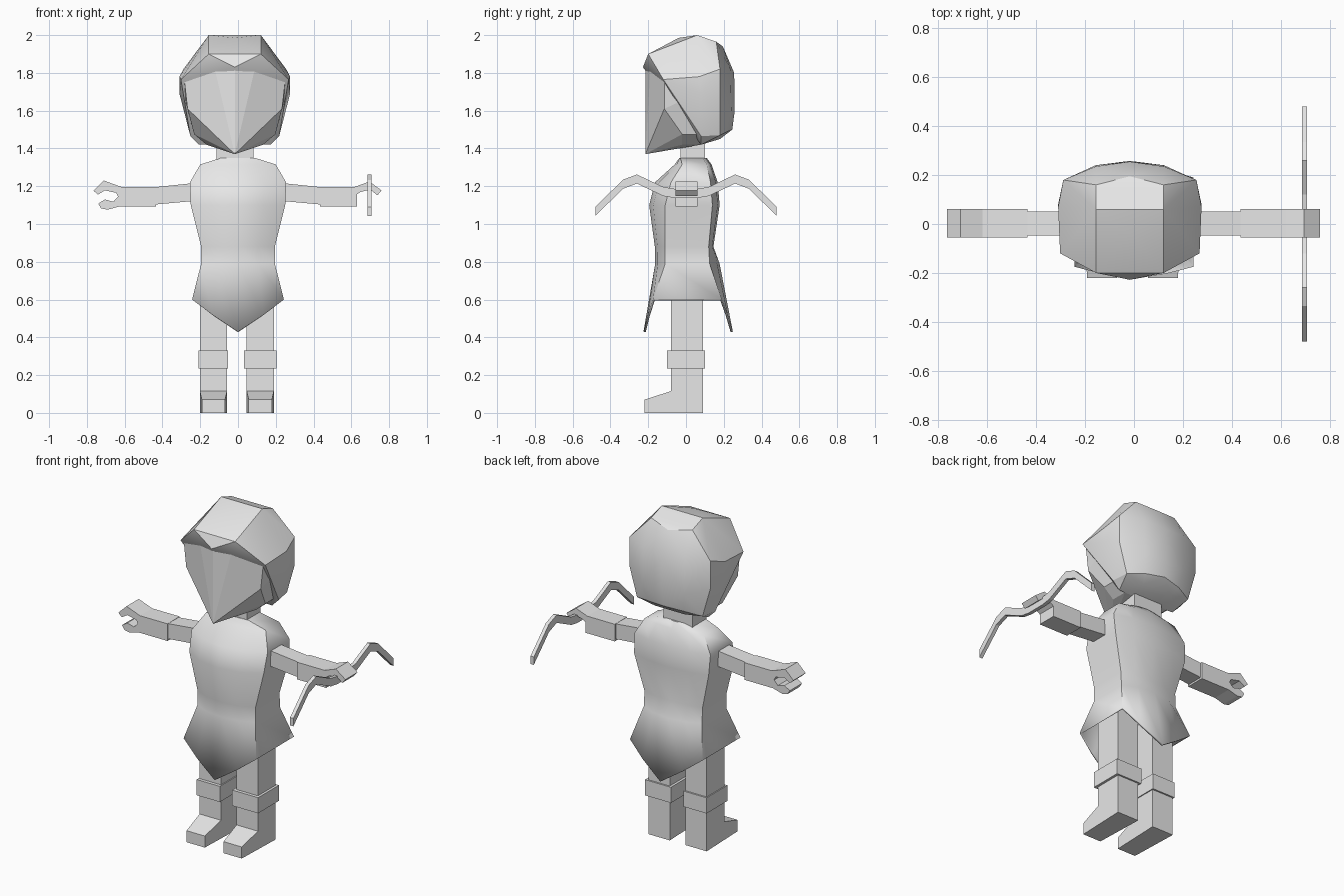
import bpy, bmesh, math
from mathutils import Vector

cube = bpy.data.objects.get("Cube")
if cube:
    bpy.data.objects.remove(cube, do_unlink=True)

GREY = (0.8, 0.8, 0.8, 1)
mat = bpy.data.materials.new("plain_grey")
mat.use_nodes = True
mat.diffuse_color = GREY
mat.node_tree.nodes["Principled BSDF"].inputs["Base Color"].default_value = GREY


def finish(name, bm, smooth=None):
    bmesh.ops.recalc_face_normals(bm, faces=bm.faces)
    mesh = bpy.data.meshes.new(name)
    bm.to_mesh(mesh)
    bm.free()
    mesh.materials.append(mat)
    obj = bpy.data.objects.new(name, mesh)
    bpy.context.collection.objects.link(obj)
    if smooth:
        bpy.ops.object.select_all(action="DESELECT")
        obj.select_set(True)
        bpy.context.view_layer.objects.active = obj
        bpy.ops.object.shade_smooth_by_angle(angle=math.radians(smooth))
    return obj


def prism(name, profile, axis, lo, hi, tweak=None):
    """Extrude a (horizontal, z) outline along the x or y axis."""
    bm = bmesh.new()

    def ring(d):
        return [bm.verts.new((d, a, z) if axis == "x" else (a, d, z)) for a, z in profile]
    r0, r1 = ring(lo), ring(hi)
    bm.faces.new(r0)
    bm.faces.new(r1[::-1])
    n = len(profile)
    for i in range(n):
        j = (i + 1) % n
        bm.faces.new((r0[i], r1[i], r1[j], r0[j]))
    if tweak:
        for v in bm.verts:
            tweak(v)
    return finish(name, bm)


def box(name, x, y, z):
    return prism(name, [(x[0], z[0]), (x[1], z[0]), (x[1], z[1]), (x[0], z[1])], "y", *y)


def hull(name, points, cx, smooth=None):
    """Convex shell around points mirrored about x = cx."""
    bm = bmesh.new()
    for x, y, z in points:
        for s in ((1, -1) if x else (1,)):
            bm.verts.new((cx + s * x, y, z))
    res = bmesh.ops.convex_hull(bm, input=bm.verts)
    loose = [g for g in res["geom_interior"] if isinstance(g, bmesh.types.BMVert)]
    bmesh.ops.delete(bm, geom=loose, context="VERTS")
    bmesh.ops.dissolve_limit(bm, angle_limit=math.radians(2), verts=bm.verts, edges=bm.edges)
    return finish(name, bm, smooth)


# Legs with boots and cuffs
leg_profile = [(.09, 0), (.09, .7), (-.08, .7), (-.08, .115), (-.22, .07), (-.22, 0)]
for side, c, cuff in (("right", -.13, .078), ("left", .118, .087)):
    def narrow_toe(v):
        if v.co.y < -.2:
            v.co.x = c + (v.co.x - c) * .85
    prism(side + "_leg", leg_profile, "x", c - .072, c + .072, narrow_toe)
    box(side + "_cuff", (c - cuff, c + cuff), (-.1, .1), (.235, .33))

# Dress: rows of z, half width, side front, side back, centre front, centre back
rows = [(1.35, .09, -.03, .09, -.035, .11),
        (1.315, .2, -.02, .11, -.06, .135),
        (1.22, .255, -.08, .13, -.165, .168),
        (1.1, .25, -.11, .14, -.195, .178),
        (.88, .195, -.11, .12, -.165, .145),
        (.79, .195, -.11, .125, -.163, .178),
        (.6, .243, -.175, .19, -.225, .248)]
bm = bmesh.new()
rings = []
for z, w, sf, sb, cf, cb in rows:
    hem = z == rows[-1][0]
    dip, mid = (.17, .55) if hem else (0, .75)
    fm, bk, m = sf + mid * (cf - sf), sb + mid * (cb - sb), .55 * w
    outline = [(0, cf, z - dip), (m, fm, z - dip * .48), (w, sf, z), (w, sb, z),
               (m, bk, z - dip * .48), (0, cb, z - dip), (-m, bk, z - dip * .48),
               (-w, sb, z), (-w, sf, z), (-m, fm, z - dip * .48)]
    rings.append([bm.verts.new(p) for p in outline])
bm.faces.new(rings[0])
for a, b in zip(rings, rings[1:]):
    for i in range(len(a)):
        j = (i + 1) % len(a)
        bm.faces.new((a[i], a[j], b[j], b[i]))
dress = finish("dress", bm, 45)
cloth = dress.modifiers.new("cloth_thickness", "SOLIDIFY")
cloth.thickness = .012
cloth.offset = -1

# Neck and head
HEAD_X = -.017
box("neck", (HEAD_X - .098, HEAD_X + .098), (-.03, .1), (1.3, 1.47))
hull("face", [(0, -.215, 1.37), (0, -.215, 1.84), (.12, -.185, 1.88), (.268, -.115, 1.77),
              (.25, -.115, 1.61), (.215, -.02, 1.475), (.215, .08, 1.475), (.15, -.02, 1.42),
              (.15, .08, 1.42), (.275, .08, 1.7)], HEAD_X)
hull("hair", [(0, -.228, 1.83), (.138, -.2, 1.9), (.285, -.12, 1.765), (.293, .07, 1.78),
              (.293, .08, 1.69), (.235, .08, 1.465), (.19, .08, 1.42),
              (.138, .06, 2), (0, -.04, 1.985), (.138, .16, 1.965), (0, .195, 1.94),
              (.272, .18, 1.82), (.272, .18, 1.65), (.22, .18, 1.47),
              (.14, .235, 1.82), (.14, .24, 1.6), (.12, .22, 1.49),
              (0, .255, 1.8), (0, .258, 1.6), (0, .245, 1.5), (.1, .18, 1.45)], HEAD_X, 25)

# Arms
for side, s in (("right", -1), ("left", 1)):
    prism(side + "_upper_arm", [(s * .2, 1.22), (s * .44, 1.195), (s * .44, 1.103), (s * .2, 1.125)],
          "y", -.048, .052)
    prism(side + "_forearm", [(s * .435, 1.197), (s * .63, 1.197), (s * .63, 1.093), (s * .435, 1.093)],
          "y", -.055, .062)

# Open right hand with two curved fingers
prism("right_hand", [(-.62, 1.197), (-.71, 1.23), (-.765, 1.177), (-.742, 1.155), (-.705, 1.178),
                     (-.645, 1.165), (-.635, 1.145), (-.66, 1.118), (-.705, 1.13), (-.74, 1.108),
                     (-.725, 1.083), (-.69, 1.076), (-.62, 1.095)], "y", -.055, .062)

# Left hand gripping the bow
prism("left_hand", [(.62, 1.197), (.695, 1.225), (.76, 1.178), (.738, 1.152), (.7, 1.182),
                    (.65, 1.17), (.62, 1.15)], "y", -.055, .062)

# Bow, thickened from its centre path
half = [(.06, 1.162), (.12, 1.172), (.26, 1.238), (.335, 1.21), (.385, 1.16), (.48, 1.067)]
path = [(-y, z) for y, z in reversed(half)] + half
outline = [(y, z + .024) for y, z in path] + [(y, z - .024) for y, z in reversed(path)]
prism("bow", outline, "x", .686, .708)
